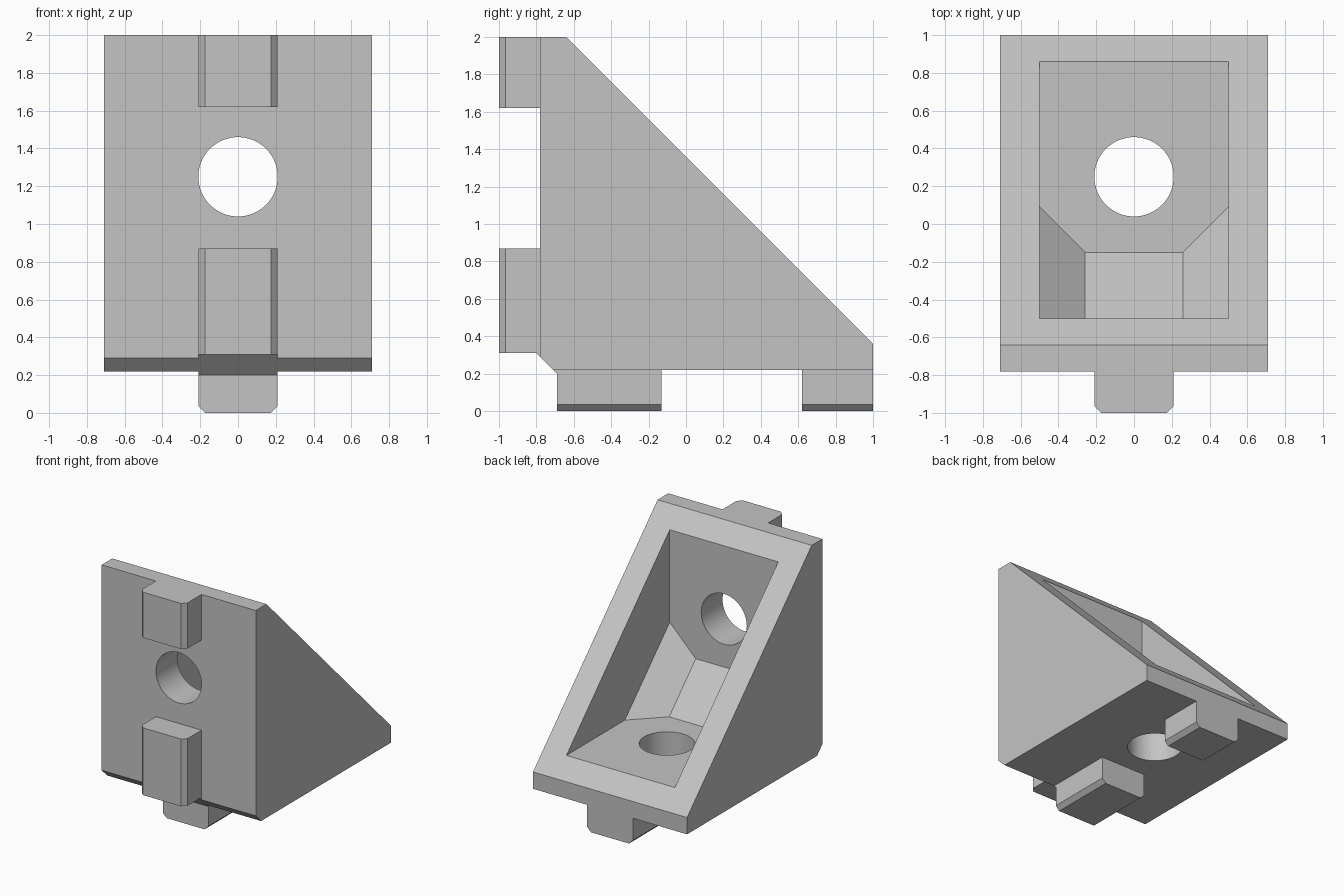
import bpy, bmesh, math
from mathutils import Matrix

if "Cube" in bpy.data.objects:
    bpy.data.objects.remove(bpy.data.objects["Cube"], do_unlink=True)

grey = bpy.data.materials.new("bracket grey")
grey.use_nodes = True
COLOR = (0.55, 0.55, 0.55, 1)
grey.diffuse_color = COLOR
grey.node_tree.nodes["Principled BSDF"].inputs["Base Color"].default_value = COLOR


def make(name, bm):
    bmesh.ops.recalc_face_normals(bm, faces=bm.faces)
    mesh = bpy.data.meshes.new(name)
    bm.to_mesh(mesh)
    bm.free()
    mesh.materials.append(grey)
    obj = bpy.data.objects.new(name, mesh)
    bpy.context.collection.objects.link(obj)
    return obj


def hull(name, points):
    """Convex solid, mirrored across x."""
    bm = bmesh.new()
    for x, y, z in points:
        for side in (-1, 1):
            bm.verts.new((side * x, y, z))
    res = bmesh.ops.convex_hull(bm, input=bm.verts)
    bmesh.ops.delete(bm, geom=list({g for g in res["geom_interior"] if isinstance(g, bmesh.types.BMVert)}),
                     context='VERTS')
    bmesh.ops.dissolve_limit(bm, angle_limit=0.01, verts=bm.verts, edges=bm.edges)
    return make(name, bm)


def swap(point):
    """Reflect between the upright leg and the base leg."""
    x, y, z = point
    return x, z - 1, y + 1


def combine(target, other, operation):
    mod = target.modifiers.new(other.name, 'BOOLEAN')
    mod.operation = operation
    mod.solver = 'EXACT'
    mod.object = other
    bpy.context.view_layer.objects.active = target
    bpy.ops.object.modifier_apply(modifier=mod.name)
    bpy.data.objects.remove(other, do_unlink=True)


# Wedge body with flat ends and a chamfered heel
half = [(0.71, -0.78, 2), (0.71, -0.64, 2), (0.71, -0.78, 0.29)]
bracket = hull("corner_bracket", half + [swap(p) for p in half])

# Pocket with a ramp and angled corner facets at its inner edge
half = [(0.26, -0.5, 0.85), (0.5, -0.5, 1.09), (0.5, -0.5, 2.3)]
combine(bracket, hull("pocket", half + [swap(p) for p in half]), 'DIFFERENCE')

# Locating tabs with bevelled outer edges on both legs
for low, high in ((0.31, 0.87), (1.62, 2)):
    tab = [(x, y, z) for z in (low, high)
           for x, y in ((0.21, -0.7), (0.21, -0.965), (0.175, -1))]
    combine(bracket, hull("front_tab", tab), 'UNION')
    combine(bracket, hull("base_tab", [swap(p) for p in tab]), 'UNION')

# Sloping rib joining the two heel tabs
rib = [(0.21, y, z) for y, z in ((-0.8, 0.31), (-0.69, 0.2), (-0.69, 0.31))]
combine(bracket, hull("heel_rib", rib), 'UNION')

# Bolt holes through each leg
for place in (Matrix.Translation((0, 0.25, 0.25)),
              Matrix.Translation((0, -0.75, 1.25)) @ Matrix.Rotation(math.pi / 2, 4, 'X')):
    bm = bmesh.new()
    bmesh.ops.create_cone(bm, cap_ends=True, segments=64, radius1=0.21,
                          radius2=0.21, depth=0.8, matrix=place)
    combine(bracket, make("bolt_hole", bm), 'DIFFERENCE')

# Smooth hole walls, crisp edges elsewhere
bpy.ops.object.select_all(action='DESELECT')
bracket.select_set(True)
bpy.context.view_layer.objects.active = bracket
bpy.ops.object.shade_smooth_by_angle(angle=math.radians(20))
